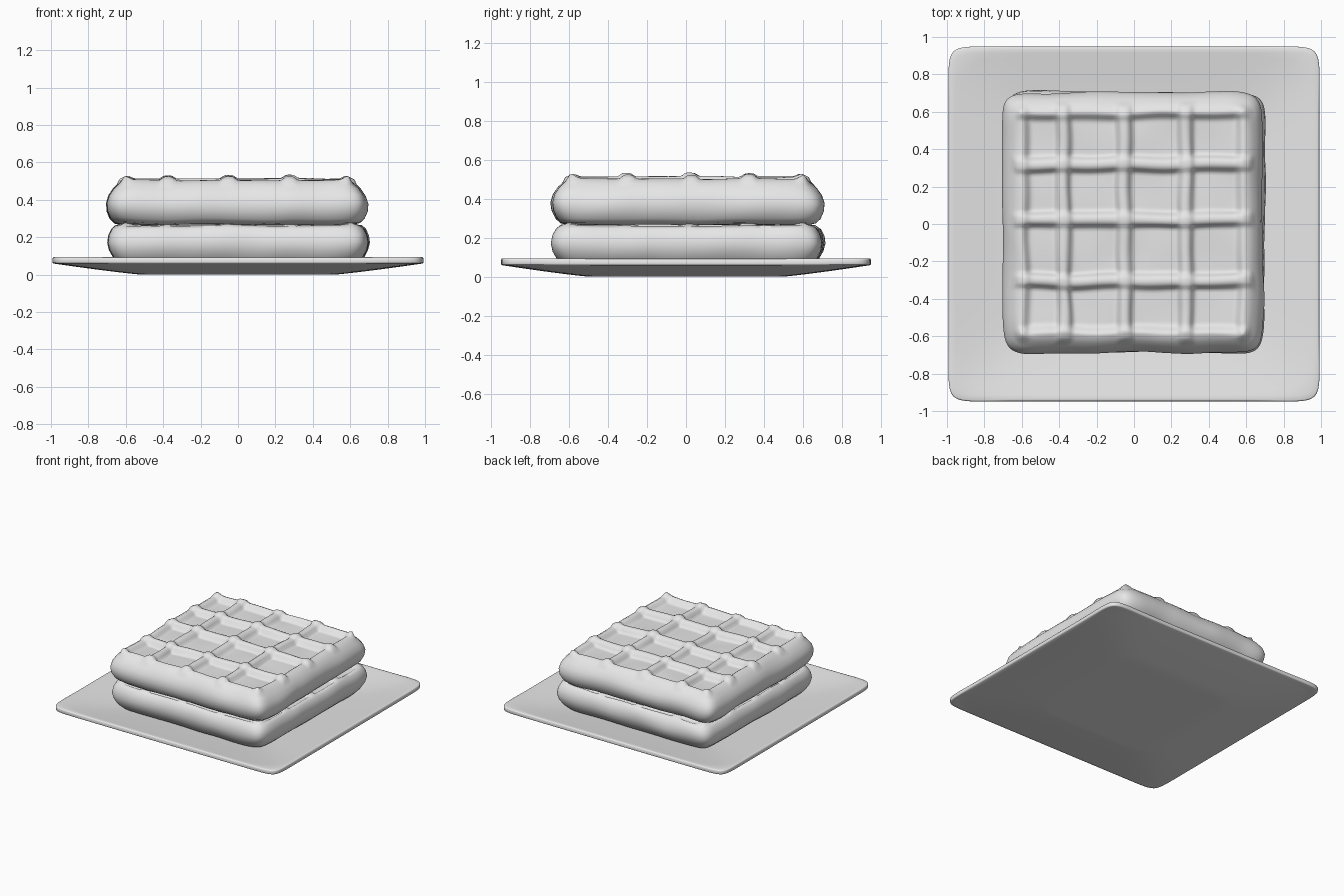
import bpy, bmesh, math
from mathutils import Vector, noise

cube = bpy.data.objects.get("Cube")
if cube:
    bpy.data.objects.remove(cube, do_unlink=True)

grey = bpy.data.materials.new("plain grey")
grey.use_nodes = True
grey.diffuse_color = (0.8, 0.8, 0.8, 1)
grey.node_tree.nodes["Principled BSDF"].inputs["Base Color"].default_value = (0.8, 0.8, 0.8, 1)


def rounded(x, y, power):
    """Pull the corners of a unit square grid into a rounded square."""
    m = max(abs(x), abs(y))
    if m < 1e-6:
        return x, y
    k = (abs(x / m) ** power + abs(y / m) ** power) ** (-1 / power)
    s = 1 + (k - 1) * m ** 5
    return x * s, y * s


def finish(bm, name, angle):
    bmesh.ops.recalc_face_normals(bm, faces=bm.faces)
    mesh = bpy.data.meshes.new(name)
    bm.to_mesh(mesh)
    bm.free()
    ob = bpy.data.objects.new(name, mesh)
    bpy.context.collection.objects.link(ob)
    mesh.materials.append(grey)
    bpy.ops.object.select_all(action="DESELECT")
    ob.select_set(True)
    bpy.context.view_layer.objects.active = ob
    bpy.ops.object.shade_smooth_by_angle(angle=math.radians(angle))
    return ob


RIDGES_X = (-0.37, -0.045, 0.285)
RIDGES_Y = (-0.31, 0.015, 0.315)


def ridge(t, centres, rim):
    """One on a ridge or the outer rim, zero in the wells."""
    h = max(math.exp(-((t - c) / 0.036) ** 4) for c in centres)
    edge = min(1, max(0, (abs(t) - rim + 0.06) / 0.06))
    return max(h, edge * edge * (3 - 2 * edge))


# Waffle: a ridged top grid whose border is extruded down a bulging side
def waffle(name, top, sides, centre, turn, depth, seed):
    bm = bmesh.new()
    bmesh.ops.create_grid(bm, x_segments=100, y_segments=100, size=1)
    half = 0.625
    for v in bm.verts:
        x, y = rounded(v.co.x, v.co.y, 14)
        x, y = x * half, y * half
        rx, ry = ridge(x, RIDGES_X, 0.6), ridge(y, RIDGES_Y, 0.6)
        both = rx + ry - rx * ry
        z = top + depth * (both - 1) + 0.018 * rx * ry
        r = max(abs(x), abs(y)) / half
        z -= 0.022 * max(0, (r - 0.93) / 0.07)
        v.co = (x, y, z)
    ring = [e for e in bm.edges if e.is_boundary]
    radius = half
    for new_radius, z in sides:
        out = bmesh.ops.extrude_edge_only(bm, edges=ring)["geom"]
        ring = [g for g in out if isinstance(g, bmesh.types.BMEdge) and g.is_boundary]
        for v in {v for e in ring for v in e.verts}:
            v.co.xy = v.co.xy * (new_radius / radius)
            v.co.z = z
        radius = new_radius
    bmesh.ops.contextual_create(bm, geom=ring)
    # Soft, uneven baked surface
    for v in bm.verts:
        n = noise.noise_vector(v.co * 4 + Vector((seed, seed, seed)))
        v.co += Vector((n.x * 0.012, n.y * 0.012, n.z * 0.008))
    ob = finish(bm, name, 70)
    ob.location = (centre[0], centre[1], 0)
    ob.rotation_euler.z = math.radians(turn)


waffle("lower_waffle", 0.27,
       [(0.65, 0.262), (0.672, 0.245), (0.69, 0.21), (0.697, 0.17), (0.688, 0.13),
        (0.665, 0.09), (0.635, 0.06), (0.6, 0.048)],
       (0.003, 0.01), -0.6, 0.035, 7)
waffle("upper_waffle", 0.512,
       [(0.64, 0.478), (0.662, 0.456), (0.686, 0.42), (0.697, 0.38), (0.692, 0.34),
        (0.674, 0.3), (0.65, 0.278), (0.61, 0.268)],
       (-0.006, 0.008), 0.3, 0.045, 3)

# Plate: flat square base with gently rising border
bm = bmesh.new()
bmesh.ops.create_grid(bm, x_segments=60, y_segments=60, size=1)
for v in bm.verts:
    x, y = rounded(v.co.x, v.co.y, 24)
    r = (abs(x) ** 8 + abs(y) ** 8) ** 0.125
    rise = max(0, min(1, (r - 0.52) / 0.48))
    v.co = (x * 0.993, y * 0.95, 0.06 * rise ** 1.15)
plate = finish(bm, "square_plate", 40)
solid = plate.modifiers.new("thickness", "SOLIDIFY")
solid.thickness = 0.034
solid.offset = 1 if plate.data.polygons[0].normal.z > 0 else -1
bevel = plate.modifiers.new("soft_rim", "BEVEL")
bevel.width = 0.008
bevel.segments = 2
bevel.limit_method = "ANGLE"
bevel.angle_limit = math.radians(50)
